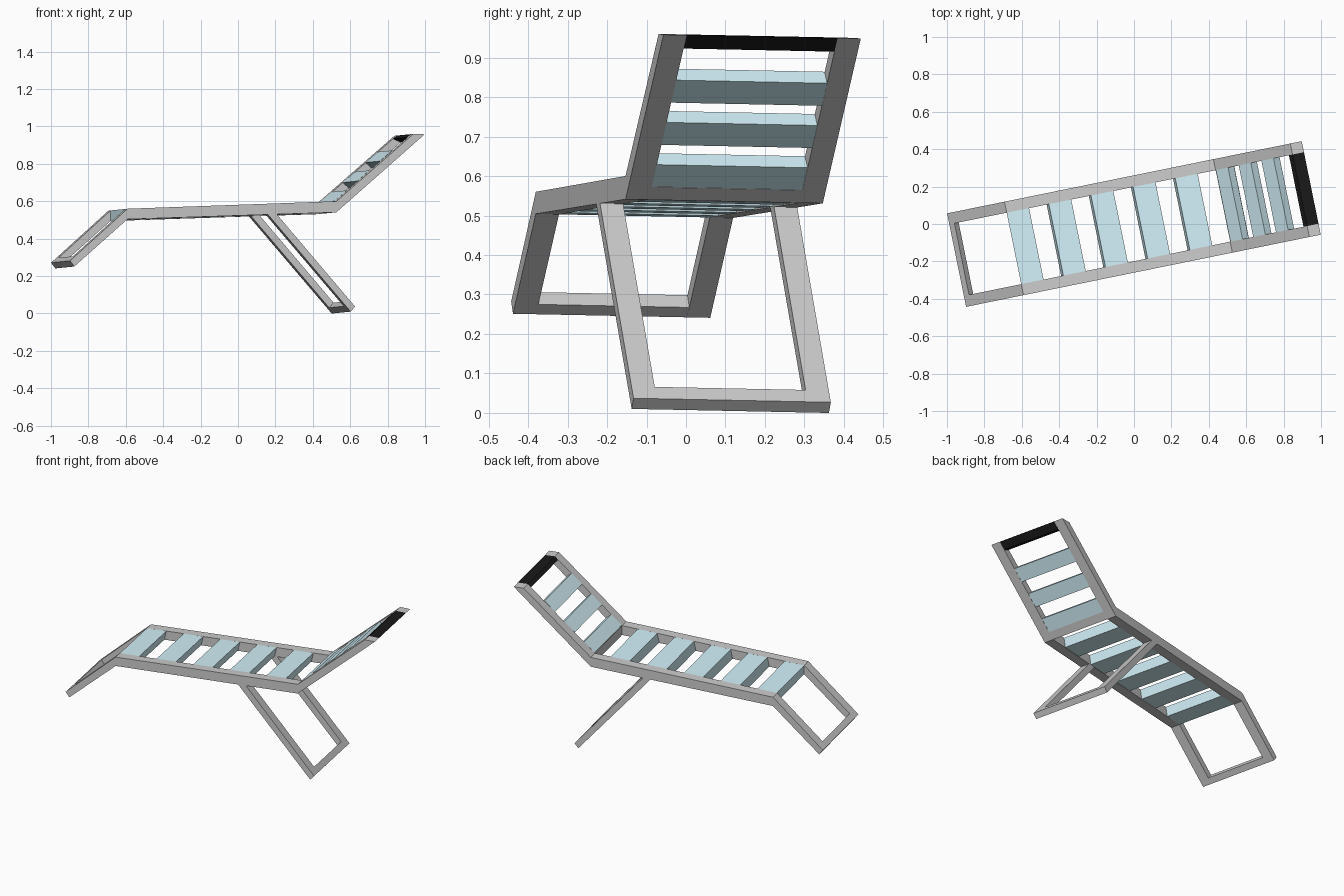
import bpy, bmesh, math
from mathutils import Matrix

if "Cube" in bpy.data.objects:
    bpy.data.objects.remove(bpy.data.objects["Cube"])

# lounger is turned in plan and leans very slightly sideways
TURN = Matrix.Rotation(math.radians(11.5), 4, 'Z')
LEAN = Matrix(((1, 0, 0, 0), (0, 1, 0, 0), (0, -0.02, 1, 0), (0, 0, 0, 1)))
OUT, INN = 0.255, 0.195


def material(name, color):
    m = bpy.data.materials.new(name)
    m.diffuse_color = color
    m.use_nodes = True
    m.node_tree.nodes["Principled BSDF"].inputs["Base Color"].default_value = m.diffuse_color
    return m


def prism(name, profile, v0, v1, mat=None):
    """Extrude a (length, height) profile across the width from v0 to v1."""
    bm = bmesh.new()
    face = bm.faces.new([bm.verts.new((u, v0, z)) for u, z in profile])
    ext = bmesh.ops.extrude_face_region(bm, geom=[face])
    verts = [g for g in ext['geom'] if isinstance(g, bmesh.types.BMVert)]
    bmesh.ops.translate(bm, vec=(0, v1 - v0, 0), verts=verts)
    bmesh.ops.recalc_face_normals(bm, faces=bm.faces)
    bmesh.ops.transform(bm, matrix=TURN @ LEAN, verts=bm.verts)
    mesh = bpy.data.meshes.new(name)
    bm.to_mesh(mesh)
    bm.free()
    ob = bpy.data.objects.new(name, mesh)
    bpy.context.collection.objects.link(ob)
    if mat:
        mesh.materials.append(mat)
    return ob


teal = material("slat_blue", (0.65, 0.88, 0.95, 1))
black = material("headrest_black", (0.01, 0.01, 0.01, 1))

# bent side rails and slanted support legs
rail = [(-0.968, 0.277), (-0.655, 0.555), (0.485, 0.595), (0.905, 0.955),
        (0.967, 0.953), (0.485, 0.536), (-0.655, 0.499), (-0.945, 0.246)]
leg = [(0.563, 0.005), (0.587, 0.032), (0.157, 0.529), (0.109, 0.527)]
for side, a, b in (("near", -OUT, -INN), ("far", INN, OUT)):
    prism("side_rail_" + side, rail, a, b)
    prism("support_leg_" + side, leg, a, b)

# cross bars: foot end, leg base, knee between seat and back, black top bar
prism("foot_bar", [(-0.968, 0.277), (-0.945, 0.246), (-0.917, 0.271), (-0.940, 0.302)], -INN, INN)
prism("leg_base_bar", [(0.563, 0.005), (0.587, 0.032), (0.561, 0.062), (0.537, 0.035)], -INN, INN)
prism("knee_bar", [(0.485, 0.595), (0.485, 0.536), (0.522, 0.568)], -INN, INN)
prism("top_bar", [(0.905, 0.955), (0.967, 0.953), (0.928, 0.919), (0.885, 0.938)], -INN, INN, black)

# seat slats
for i in range(5):
    u = -0.655 + 0.230 * i
    t = 0.555 + 0.0351 * (u + 0.655)
    lo = u - (0.012 if i else 0)
    prism(f"seat_slat_{i + 1}",
          [(u, t), (u + 0.122, t + 0.004), (u + 0.110, t - 0.052), (lo, t - 0.056)],
          -INN, INN, teal)

# backrest slats
for i in range(3):
    u, z = 0.487 + 0.124 * i, 0.597 + 0.107 * i
    prism(f"back_slat_{i + 1}",
          [(u, z), (u + 0.066, z + 0.057), (u + 0.099, z + 0.028), (u + 0.033, z - 0.029)],
          -INN, INN, teal)
